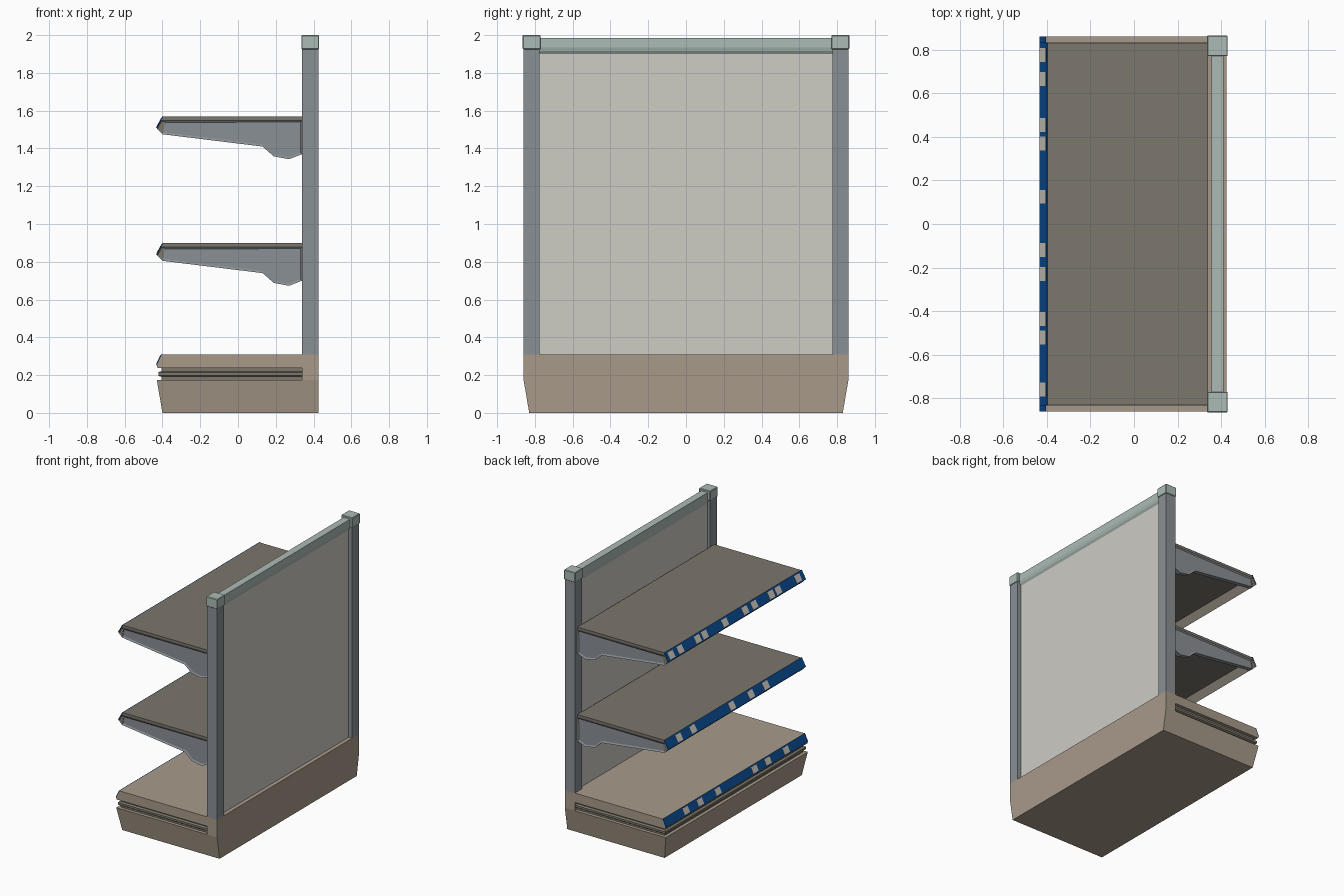
import bpy, bmesh, math
from mathutils import Vector

if "Cube" in bpy.data.objects:
    bpy.data.objects.remove(bpy.data.objects["Cube"])


def mat(name, r, g, b):
    lin = [((c / 255 + 0.055) / 1.055) ** 2.4 if c > 10 else c / 255 / 12.92 for c in (r, g, b)]
    m = bpy.data.materials.new(name)
    m.diffuse_color = (*lin, 1)
    m.use_nodes = True
    m.node_tree.nodes["Principled BSDF"].inputs["Base Color"].default_value = m.diffuse_color
    return m


TAN = mat("tan_base", 168, 154, 138)
BROWN = mat("shelf_brown", 124, 118, 108)
BUMPER = mat("bumper_grey_brown", 124, 119, 107)
STEEL = mat("steel_grey", 138, 144, 149)
CAP = mat("pale_green_grey", 172, 187, 182)
PANEL = mat("panel_off_white", 205, 204, 196)
BLUE = mat("strip_blue", 10, 76, 146)
TAG = mat("tag_white", 208, 203, 193)


def finish(name, bm, material):
    bmesh.ops.recalc_face_normals(bm, faces=bm.faces)
    me = bpy.data.meshes.new(name)
    bm.to_mesh(me)
    bm.free()
    me.materials.append(material)
    ob = bpy.data.objects.new(name, me)
    bpy.context.collection.objects.link(ob)
    return ob


def loft(name, material, sections):
    """Stack of rectangles (z, x0, x1, y0, y1)."""
    bm = bmesh.new()
    rings = [[bm.verts.new(p) for p in ((x0, y0, z), (x1, y0, z), (x1, y1, z), (x0, y1, z))]
             for z, x0, x1, y0, y1 in sections]
    for a, b in zip(rings, rings[1:]):
        for i in range(4):
            bm.faces.new((a[i], a[(i + 1) % 4], b[(i + 1) % 4], b[i]))
    bm.faces.new(rings[0])
    bm.faces.new(rings[-1])
    return finish(name, bm, material)


def box(name, material, x0, x1, y0, y1, z0, z1, bevel=0):
    ob = loft(name, material, [(z0, x0, x1, y0, y1), (z1, x0, x1, y0, y1)])
    if bevel:
        m = ob.modifiers.new("bevel", 'BEVEL')
        m.width = bevel
        m.segments = 1
    return ob


def prism(name, material, profile, y0, y1, dish_side=0):
    """Extrude an x-z profile along y; optionally dish one end face."""
    bm = bmesh.new()
    a = [bm.verts.new((x, y0, z)) for x, z in profile]
    b = [bm.verts.new((x, y1, z)) for x, z in profile]
    n = len(profile)
    ends = {-1: bm.faces.new(a), 1: bm.faces.new(b)}
    for i in range(n):
        bm.faces.new((a[i], a[(i + 1) % n], b[(i + 1) % n], b[i]))
    bmesh.ops.recalc_face_normals(bm, faces=bm.faces)
    if dish_side:
        bmesh.ops.inset_region(bm, faces=[ends[dish_side]], thickness=0.012, depth=-0.007)
    return finish(name, bm, material)


def slope_plate(name, material, low, high, y0, y1, lift0, lift1):
    """Thin plate lying on the sloped front edge from low to high (x, z)."""
    lo, hi = Vector(low), Vector(high)
    d = (hi - lo).normalized()
    n = Vector((-d.y, d.x))
    pts = [lo + n * lift0, hi + n * lift0, hi + n * lift1, lo + n * lift1]
    return prism(name, material, [tuple(p) for p in pts], y0, y1)


def price_strip(name, low, high, half, tags):
    slope_plate(name + "_strip", BLUE, low, high, -half, half, -0.001, 0.004)
    lo, hi = Vector(low), Vector(high)
    for i, y in enumerate(tags):
        slope_plate(f"{name}_tag_{i + 1}", TAG, lo.lerp(hi, 0.1), lo.lerp(hi, 0.86),
                    y - 0.032, y + 0.032, 0.003, 0.006)


# Base: tapered plinth, recessed groove with bumper, top slab, rear block
loft("base_plinth", TAN, [(0, -0.40, 0.425, -0.83, 0.83), (0.175, -0.43, 0.425, -0.86, 0.86)])
box("base_groove_core", BUMPER, -0.405, 0.345, -0.835, 0.835, 0.17, 0.245)
loft("base_bumper", BUMPER, [(0.192, -0.413, 0.34, -0.843, 0.843), (0.198, -0.422, 0.34, -0.852, 0.852),
                             (0.214, -0.422, 0.34, -0.852, 0.852), (0.220, -0.413, 0.34, -0.843, 0.843)])
prism("base_top_slab", TAN, [(-0.425, 0.238), (-0.43, 0.25), (-0.403, 0.31), (0.34, 0.31), (0.34, 0.238)],
      -0.86, 0.86)
box("base_rear_block", TAN, 0.34, 0.425, -0.86, 0.86, 0.175, 0.31)
price_strip("base", (-0.43, 0.252), (-0.403, 0.31), 0.86, (0.60, 0.43, 0.215, -0.23, -0.39, -0.61))

# Posts with caps, both ends
for s, side in ((-1, "front"), (1, "rear")):
    y0, y1 = sorted((s * 0.775, s * 0.86))
    box(side + "_post", STEEL, 0.34, 0.425, y0, y1, 0.31, 1.93)
    y0, y1 = sorted((s * 0.77, s * 0.865))
    box(side + "_post_cap", CAP, 0.335, 0.43, y0, y1, 1.925, 2.0, 0.004)

# Back panel and the top rail that narrows down onto it
box("back_panel", PANEL, 0.362, 0.395, -0.78, 0.78, 0.305, 1.92)
prism("top_rail", CAP, [(0.355, 1.985), (0.41, 1.985), (0.41, 1.935), (0.405, 1.915), (0.395, 1.90),
                        (0.362, 1.90), (0.357, 1.915), (0.355, 1.935)], -0.775, 0.775)

# Shelves with side brackets
SHELF = [(-0.43, -0.065), (-0.395, 0), (0.34, 0), (0.34, -0.022), (-0.385, -0.022), (-0.398, -0.095)]
BRACKET = [(-0.43, -0.065), (-0.40, -0.095), (0.13, -0.16), (0.19, -0.212), (0.27, -0.227),
           (0.34, -0.20), (0.34, -0.022), (-0.407, -0.022)]
TAGS = {"lower_shelf": (0.68, 0.51, 0.04, -0.19, -0.37),
        "upper_shelf": (0.775, 0.665, 0.455, 0.37, 0.125, -0.12, -0.23, -0.435, -0.52, -0.76)}
for name, top in (("lower_shelf", 0.90), ("upper_shelf", 1.57)):
    prism(name, BROWN, [(x, top + z) for x, z in SHELF], -0.829, 0.829)
    for s, side in ((-1, "front"), (1, "rear")):
        y0, y1 = sorted((s * 0.80, s * 0.832))
        prism(f"{name}_{side}_bracket", STEEL, [(x, top + z) for x, z in BRACKET], y0, y1, s)
    price_strip(name, (-0.43, top - 0.063), (-0.395, top), 0.833, TAGS[name])
